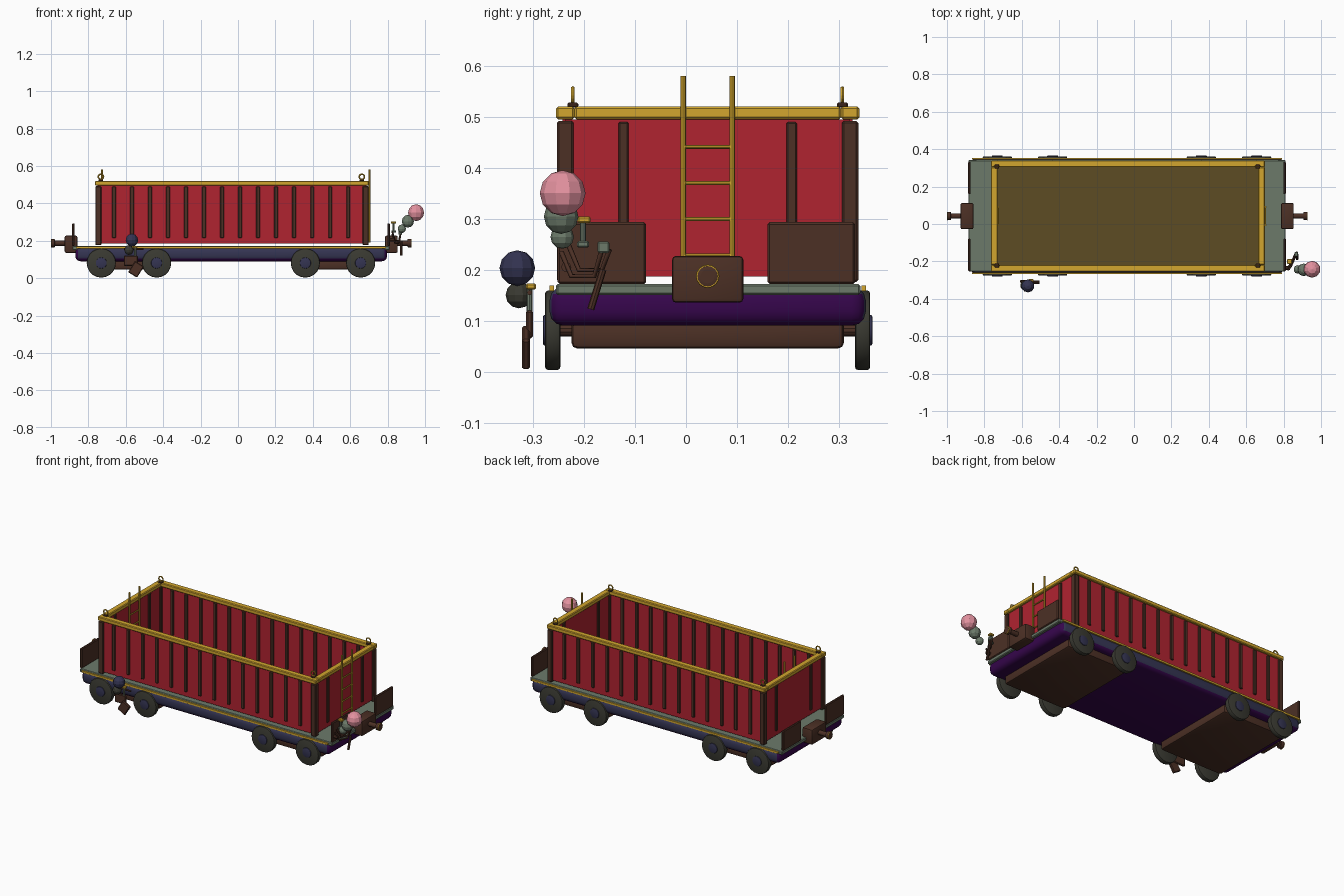
import bpy, bmesh, math
from mathutils import Vector

cube = bpy.data.objects.get("Cube")
if cube:
    bpy.data.objects.remove(cube, do_unlink=True)


def lin(c):
    c /= 255
    return c / 12.92 if c <= 0.04045 else ((c + 0.055) / 1.055) ** 2.4


def material(name, r, g, b):
    m = bpy.data.materials.new(name)
    col = (lin(r), lin(g), lin(b), 1)
    m.use_nodes = True
    m.diffuse_color = col
    m.node_tree.nodes["Principled BSDF"].inputs["Base Color"].default_value = col
    return m


RED = material("red_paint", 176, 35, 48)
BROWN = material("dark_brown", 76, 48, 37)
GOLD = material("gold", 210, 166, 46)
GREY = material("grey_green", 108, 122, 106)
NAVY = material("navy", 52, 52, 82)
PURPLE = material("purple", 54, 6, 76)
PINK = material("pink", 228, 146, 160)
DARK = material("wheel_charcoal", 58, 58, 50)
OLIVE = material("olive_floor", 93, 76, 36)

YC = 0.0425  # centre line of the wagon


def finish(name, bm, mat, smooth=False):
    me = bpy.data.meshes.new(name)
    bm.to_mesh(me)
    bm.free()
    me.materials.append(mat)
    ob = bpy.data.objects.new(name, me)
    bpy.context.collection.objects.link(ob)
    if smooth:
        bpy.ops.object.select_all(action="DESELECT")
        ob.select_set(True)
        bpy.context.view_layer.objects.active = ob
        bpy.ops.object.shade_smooth_by_angle(angle=math.radians(35))
    return ob


def box(name, x, y, z, mat, bevel=0.0, seg=1):
    """Box from (min, max) pairs, with optional rounded edges."""
    bm = bmesh.new()
    bmesh.ops.create_cube(bm, size=1)
    for v in bm.verts:
        for i, (a, b) in enumerate((x, y, z)):
            v.co[i] = b if v.co[i] > 0 else a
    if bevel:
        bmesh.ops.bevel(bm, geom=bm.edges[:], offset=bevel, segments=seg,
                        profile=0.5, affect="EDGES")
    return finish(name, bm, mat, seg > 1)


def around(c, w):
    return (c - w / 2, c + w / 2)


def rod(name, p, q, r, mat, sides=10, bevel=0.0):
    """Cylinder between two points."""
    p, q = Vector(p), Vector(q)
    bm = bmesh.new()
    bmesh.ops.create_cone(bm, cap_ends=True, segments=sides, radius1=r,
                          radius2=r, depth=(q - p).length)
    if bevel:
        rims = [e for e in bm.edges if any(len(f.verts) > 4 for f in e.link_faces)]
        bmesh.ops.bevel(bm, geom=rims, offset=bevel, segments=2,
                        profile=0.5, affect="EDGES")
    ob = finish(name, bm, mat, True)
    ob.rotation_euler = (q - p).to_track_quat("Z", "Y").to_euler()
    ob.location = (p + q) / 2
    return ob


def ball(name, c, r, mat):
    bm = bmesh.new()
    bmesh.ops.create_uvsphere(bm, u_segments=10, v_segments=6, radius=r)
    ob = finish(name, bm, mat)
    ob.location = c
    return ob


def ring(name, c, r, t, rot, mat):
    bpy.ops.mesh.primitive_torus_add(location=c, rotation=rot, major_radius=r,
                                     minor_radius=t, major_segments=16,
                                     minor_segments=6)
    ob = bpy.context.object
    ob.name = name
    ob.data.materials.append(mat)


def pipe(name, pts, r, mat):
    cu = bpy.data.curves.new(name, "CURVE")
    cu.dimensions = "3D"
    cu.bevel_depth, cu.bevel_resolution, cu.use_fill_caps = r, 1, True
    sp = cu.splines.new("POLY")
    sp.points.add(len(pts) - 1)
    for p, co in zip(sp.points, pts):
        p.co = (*co, 1)
    cu.materials.append(mat)
    bpy.context.collection.objects.link(bpy.data.objects.new(name, cu))


# Chassis hull: navy sides, purple ends and underside
hull = box("chassis_hull", (-0.87, 0.797), (-0.268, 0.353), (0.09, 0.167), NAVY, 0.028, 3)
hull.data.materials.append(PURPLE)
for f in hull.data.polygons:
    if f.normal.z < -0.5 or abs(f.normal.x) > 0.6:
        f.material_index = 1

# Deck and gold side stripes
box("deck", (-0.885, 0.81), (-0.255, 0.342), (0.15, 0.172), GREY, 0.004)
for s, n in ((-1, "front"), (1, "back")):
    box(n + "_stripe", (-0.865, 0.79), around(YC + s * 0.306, 0.009), (0.158, 0.169), GOLD)

# Bogies, wheels and hubs
for bx, n in ((-0.583, "rear"), (0.508, "lead")):
    box(n + "_bogie", around(bx, 0.42), (-0.225, 0.31), (0.045, 0.1), BROWN, 0.012, 2)
    for wx in (bx - 0.148, bx + 0.148):
        for s in (-1, 1):
            y = YC + s * 0.304
            rod("wheel", (wx, y - 0.015, 0.081), (wx, y + 0.015, 0.081), 0.078, DARK, 20, 0.006)
            rod("hub", (wx, y, 0.081), (wx, y + s * 0.019, 0.081), 0.03, NAVY, 14, 0.003)
        rod("axle", (wx, YC - 0.3, 0.081), (wx, YC + 0.3, 0.081), 0.012, BROWN)

# End plates, coupler blocks and buffers
for s, px, cx, n in ((-1, -0.88, -0.893, "rear"), (1, 0.805, 0.82, "lead")):
    for y in ((-0.252, -0.078), (0.16, 0.332)):
        box(n + "_end_plate", around(px, 0.014), y, (0.172, 0.293), BROWN, 0.004)
    box(n + "_coupler_block", around(cx, 0.068), around(YC, 0.14), (0.135, 0.227), BROWN, 0.008, 2)
    tip = cx + s * 0.108
    rod(n + "_buffer_shaft", (cx, YC, 0.187), (tip, YC, 0.187), 0.014, BROWN, 12)
    rod(n + "_buffer_head", (tip - s * 0.022, YC, 0.187), (tip, YC, 0.187), 0.022, BROWN, 16, 0.003)
    ring(n + "_buffer_ring", (tip - s * 0.002, YC, 0.187), 0.021, 0.002, (0, math.pi / 2, 0), GOLD)

# Container floor, walls, ribs and rim
XA, XB, YA, YB = -0.747, 0.682, -0.237, 0.322
XM = (XA + XB) / 2
LOW, HIGH = 0.186, 0.495
box("container_floor", (XA, XB), (YA, YB), (LOW, 0.196), OLIVE)
for y in (YA, YB):
    box("side_wall", (XA, XB), around(y, 0.01), (LOW, HIGH), RED)
    for i in range(14):
        box("side_rib", around(-0.663 + i * 0.0963, 0.02), around(y, 0.026), (0.215, 0.49), BROWN, 0.003)
    box("side_rim", (XA - 0.018, XB + 0.018), around(y, 0.036), (HIGH, 0.52), GOLD, 0.004)
    for x in (XA, XB):
        box("corner_post", around(x, 0.032), around(y, 0.032), (0.176, 0.492), BROWN, 0.004)
        # Lifting eye on each corner
        ex = x + (0.014 if x < 0 else -0.02)
        ey = y + (0.015 if y < 0 else -0.015)
        box("lifting_base", around(ex, 0.024), around(ey, 0.022), (0.518, 0.528), BROWN, 0.003)
        ring("lifting_ring", (ex, ey, 0.542), 0.014, 0.004, (math.pi / 2, 0, 0), GOLD)
for x in (XA, XB):
    box("end_wall", around(x, 0.01), (YA, YB), (LOW, HIGH), RED)
    for y in (YC - 0.165, YC + 0.165):
        box("end_rib", around(x, 0.026), around(y, 0.02), (0.215, 0.49), BROWN, 0.003)
    box("end_rim", around(x, 0.036), (YA + 0.018, YB - 0.018), (HIGH, 0.52), GOLD, 0.004)

# Ladders: outside one end, inside the other
for x, n in ((0.703, "outer"), (-0.726, "inner")):
    for y in (YC - 0.048, YC + 0.048):
        rod(n + "_ladder_rail", (x, y, 0.19), (x, y, 0.58), 0.0055, GOLD, 8)
    for i in range(4):
        z = 0.228 + i * 0.071
        rod(n + "_ladder_rung", (x, YC - 0.048, z), (x, YC + 0.048, z), 0.004, GOLD, 8)

# End valve with pipes, lever and puffs of steam
for y, dz in ((-0.2, 0), (-0.185, 0.012)):
    pipe("valve_pipe", [(0.825, y - 0.045, 0.235 + dz), (0.84, y - 0.025, 0.187 + dz),
                        (0.86, y + 0.02, 0.187 + dz), (0.87, y + 0.035, 0.24)], 0.005, BROWN)
rod("valve_lever", (0.872, -0.163, 0.2), (0.872, -0.187, 0.122), 0.007, BROWN, 8)
box("valve_block", around(0.868, 0.02), around(-0.162, 0.024), (0.233, 0.255), GREY, 0.003)
box("valve_base", around(0.832, 0.025), around(-0.202, 0.024), (0.243, 0.256), GREY, 0.003)
rod("valve_post", (0.832, -0.202, 0.25), (0.832, -0.202, 0.295), 0.006, GREY, 8)
box("valve_handle", around(0.832, 0.028), around(-0.2, 0.026), (0.291, 0.304), GOLD, 0.003)
rod("valve_mount", (0.8, -0.235, 0.205), (0.835, -0.235, 0.205), 0.01, BROWN, 8)
ball("small_puff", (0.876, -0.243, 0.264), 0.023, GREY)
ball("middle_puff", (0.908, -0.245, 0.304), 0.034, GREY)
ball("large_puff", (0.952, -0.242, 0.35), 0.045, PINK)

# Side brake gear with dark puffs
ball("brake_puff_large", (-0.567, -0.331, 0.203), 0.035, NAVY)
ball("brake_puff_small", (-0.583, -0.328, 0.15), 0.026, DARK)
box("brake_arm", (-0.61, -0.535), around(-0.307, 0.014), (0.065, 0.12), BROWN, 0.004)
shoe = box("brake_shoe", (-0.028, 0.028), (-0.008, 0.008), (-0.035, 0.035), BROWN, 0.004)
shoe.location = (-0.545, -0.314, 0.047)
shoe.rotation_euler.y = math.radians(32)
rod("brake_post", (-0.55, -0.307, 0.11), (-0.55, -0.307, 0.165), 0.006, GREY, 8)
box("brake_handle", around(-0.55, 0.025), around(-0.304, 0.02), (0.161, 0.173), GOLD, 0.003)
rod("brake_bar", (-0.61, -0.307, 0.155), (-0.505, -0.307, 0.155), 0.005, BROWN, 8)
